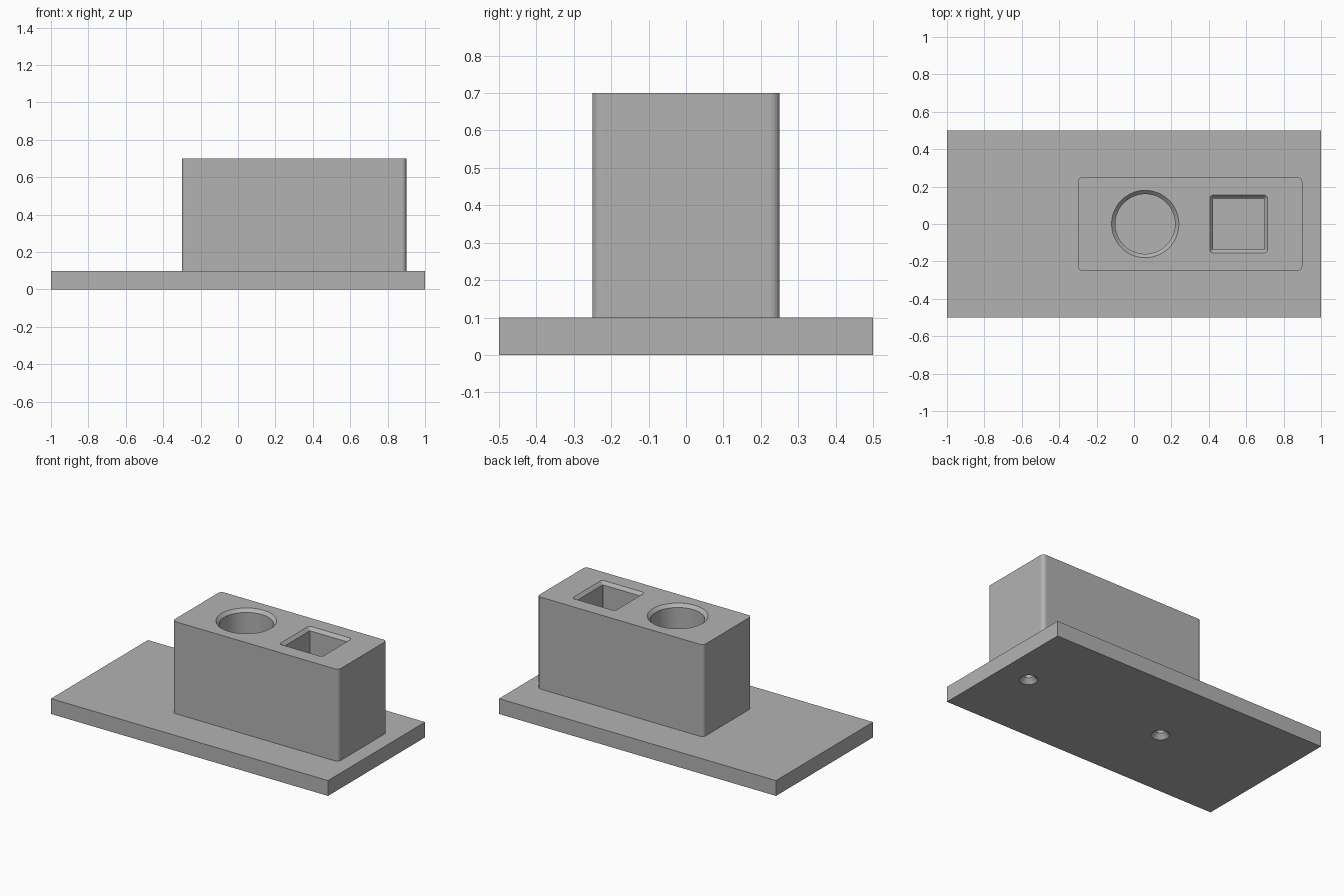
import bpy, bmesh, math

cube = bpy.data.objects.get("Cube")
if cube:
    bpy.data.objects.remove(cube, do_unlink=True)

grey = bpy.data.materials.new("plain_grey")
grey.use_nodes = True
grey.diffuse_color = (0.45, 0.45, 0.45, 1)
grey.node_tree.nodes["Principled BSDF"].inputs["Base Color"].default_value = grey.diffuse_color


def rounded(cx, hx, hy, radius, steps=6):
    """Outline of a rectangle with rounded corners, centred on y = 0."""
    points = []
    for i, (sx, sy) in enumerate([(1, 1), (-1, 1), (-1, -1), (1, -1)]):
        for k in range(steps + 1):
            a = math.radians(90) * (i + k / steps)
            points.append((cx + sx * (hx - radius) + radius * math.cos(a),
                           sy * (hy - radius) + radius * math.sin(a)))
    return points


def circle(cx, radius, sides=48):
    return [(cx + radius * math.cos(math.tau * k / sides),
             radius * math.sin(math.tau * k / sides)) for k in range(sides)]


def loft(name, sections):
    """Closed solid through (height, outline) sections."""
    bm = bmesh.new()
    rings = [[bm.verts.new((x, y, z)) for x, y in outline] for z, outline in sections]
    for low, high in zip(rings, rings[1:]):
        for i in range(len(low)):
            j = (i + 1) % len(low)
            bm.faces.new((low[i], low[j], high[j], high[i]))
    bm.faces.new(rings[0][::-1])
    bm.faces.new(rings[-1])
    mesh = bpy.data.meshes.new(name)
    bm.to_mesh(mesh)
    bm.free()
    mesh.materials.append(grey)
    obj = bpy.data.objects.new(name, mesh)
    bpy.context.collection.objects.link(obj)
    return obj


def carve(body, cutters):
    """Subtract each cutter, then discard it."""
    for cutter in cutters:
        cutter.hide_render = True
        mod = body.modifiers.new("carve", 'BOOLEAN')
        mod.operation, mod.solver, mod.object = 'DIFFERENCE', 'EXACT', cutter
        bpy.context.view_layer.objects.active = body
        bpy.ops.object.modifier_apply(modifier=mod.name)
        bpy.data.objects.remove(cutter, do_unlink=True)


# Solid bodies
bpy.ops.mesh.primitive_cube_add(size=1, location=(0, 0, 0.05))
plate = bpy.context.object
plate.name = "base_plate"
plate.scale = (2, 1, 0.1)
bpy.ops.object.transform_apply(location=True, scale=True)
plate.data.materials.append(grey)

outline = rounded(0.3, 0.6, 0.25, 0.025)
block = loft("holder_block", [(0.1, outline), (0.7, outline)])

# Pockets with chamfered rims
TOP, FLOOR, RIM, OVER = 0.7, 0.2, 0.02, 0.05
round_pocket = loft("round_pocket_cutter", [
    (FLOOR, circle(0.06, 0.16)), (TOP - RIM, circle(0.06, 0.16)),
    (TOP, circle(0.06, 0.18)), (TOP + OVER, circle(0.06, 0.18))])
inner = rounded(0.56, 0.137, 0.137, 0.002)
outer = rounded(0.56, 0.155, 0.155, 0.02)
square_pocket = loft("square_pocket_cutter", [
    (FLOOR, inner), (TOP - RIM, inner), (TOP, outer), (TOP + OVER, outer)])
carve(block, [round_pocket, square_pocket])

# Countersunk screw holes running from the plate into the block
for x in (-0.2, 0.8):
    wide, narrow = circle(x, 0.055, 32), circle(x, 0.028, 32)
    carve(plate, [loft("countersink_cutter", [
        (-OVER, wide), (0, wide), (0.03, narrow), (0.15, narrow)])])
    carve(block, [loft("screw_hole_cutter", [(0.05, narrow), (0.4, narrow)])])
